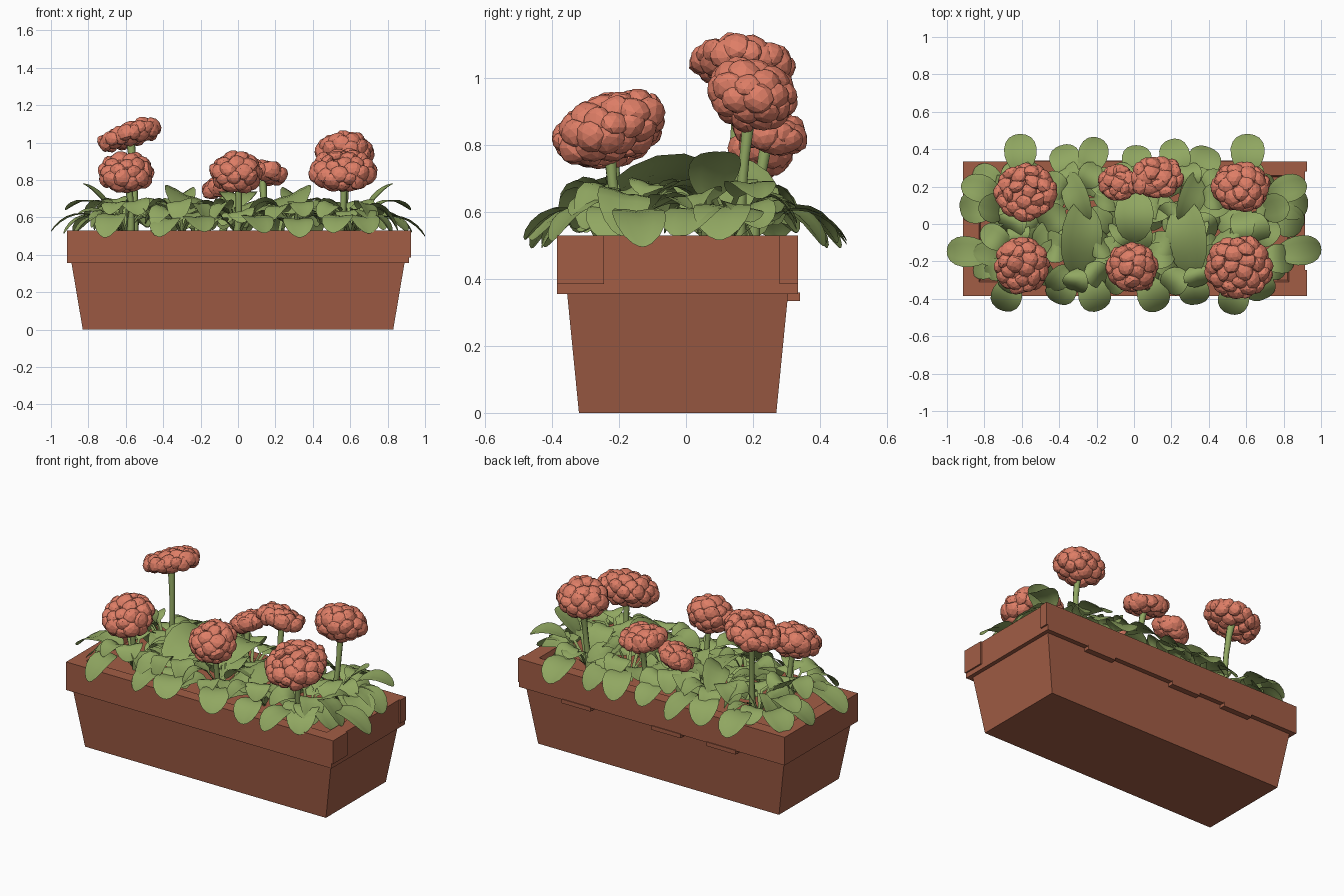
import bpy, bmesh, math, random
from mathutils import Vector, Matrix, Euler

random.seed(7)
cube = bpy.data.objects.get("Cube")
if cube:
    bpy.data.objects.remove(cube, do_unlink=True)


def material(name, rgb):
    m = bpy.data.materials.new(name)
    m.use_nodes = True
    m.diffuse_color = (*rgb, 1)
    m.node_tree.nodes["Principled BSDF"].inputs["Base Color"].default_value = (*rgb, 1)
    return m


TERRACOTTA = material("terracotta", (0.36, 0.11, 0.06))
LEAF = material("leaf green", (0.28, 0.385, 0.12))
PETAL = material("coral petal", (0.74, 0.21, 0.135))


def finish(name, bm, mat, smooth=False):
    me = bpy.data.meshes.new(name)
    for f in bm.faces:
        f.smooth = smooth
    bm.to_mesh(me)
    bm.free()
    me.materials.append(mat)
    ob = bpy.data.objects.new(name, me)
    bpy.context.collection.objects.link(ob)
    return ob


def ring(bm, hx, hy, z, cy=-0.025):
    return [bm.verts.new((sx * hx, cy + sy * hy, z))
            for sx, sy in ((-1, -1), (1, -1), (1, 1), (-1, 1))]


# Trough: rectangular rings lofted up the outside, over the rim, down to the soil
bm = bmesh.new()
levels = [(0.83, 0.295, 0), (0.89, 0.33, 0.355), (0.915, 0.36, 0.355),
          (0.915, 0.36, 0.53), (0.83, 0.285, 0.53), (0.82, 0.275, 0.50)]
rings = [ring(bm, *lv) for lv in levels]
for a, b in zip(rings, rings[1:]):
    for i in range(4):
        j = (i + 1) % 4
        bm.faces.new((a[i], a[j], b[j], b[i]))
bm.faces.new(rings[0][::-1])
bm.faces.new(rings[-1])
finish("planter_trough", bm, TERRACOTTA)


def block(name, lo, hi):
    bm = bmesh.new()
    bmesh.ops.create_cube(bm, size=1)
    lo, hi = Vector(lo), Vector(hi)
    for v in bm.verts:
        v.co = Vector([lo[i] + (v.co[i] + 0.5) * (hi[i] - lo[i]) for i in range(3)])
    return finish(name, bm, TERRACOTTA)


# Raised corner panels on one end of the rim, and chipped lips under the back
block("rim_end_panel_front", (0.90, -0.385, 0.385), (0.925, -0.245, 0.53))
block("rim_end_panel_back", (0.90, 0.28, 0.385), (0.925, 0.335, 0.53))
for n, x in enumerate((0.52, -0.1, -0.48)):
    block(f"rim_back_lip_{n + 1}", (x - 0.1, 0.30, 0.335), (x + 0.1, 0.34, 0.36))


def bezier(a, b, c, t):
    return a * (1 - t) ** 2 + b * 2 * t * (1 - t) + c * t * t


def leaf(bm, base, bend, tip, width, start=0.4, roll=0.0):
    """Leaf on a curved midrib: a thin stalk that opens into a rounded blade."""
    a, b, c = Vector(base), Vector(bend), Vector(tip)
    flat = Vector((c.x - a.x, c.y - a.y, 0))
    blade = [0.5 - 0.5 * math.cos(math.pi * k / 9) for k in range(10)]
    steps = [(0, 0), (start * 0.5, 0)] + [(start + (1 - start) * u, u) for u in blade]
    rows = []
    for t, u in steps:
        p = bezier(a, b, c, t)
        tangent = ((b - a) * (1 - t) + (c - b) * t).normalized()
        side = Matrix.Rotation(roll, 3, tangent) @ Vector((-flat.y, flat.x, 0)).normalized()
        up = tangent.cross(side)
        w = max(0.009, width * math.sqrt(max(0, 1 - (2 * u ** 1.1 - 1) ** 2)))
        rows.append([bm.verts.new(p + side * w * s + up * w * 0.25 * (abs(s) - s * s * 0.6))
                     for s in (-1, -0.5, 0, 0.5, 1)])
    for r, q in zip(rows, rows[1:]):
        for i in range(4):
            bm.faces.new((q[i], q[i + 1], r[i + 1], r[i]))


plants = [Vector((x * 0.3, y, 0.5)) for x in range(-2, 3) for y in (-0.17, 0.13)]

# Outer leaves arching over the rim, each rooted at its nearest plant
rim_tips = [(-0.61, 0.48), (-0.39, 0.42), (-0.19, 0.46), (0.02, 0.42), (0.19, 0.45),
            (0.40, 0.41), (0.61, 0.48), (-0.71, -0.46), (-0.42, -0.42), (-0.18, -0.46),
            (0.14, -0.46), (0.33, -0.43), (0.51, -0.48), (0.70, -0.40), (-1.0, -0.14),
            (-0.93, 0.08), (-0.87, 0.27), (-0.88, -0.22), (1.0, -0.13), (0.93, 0.10),
            (0.90, -0.02), (0.82, -0.23)]
bm = bmesh.new()
for x, y in rim_tips:
    base = min(plants, key=lambda p: (p.x - x) ** 2 + (p.y - y) ** 2)
    tip = Vector((x, y, random.uniform(0.49, 0.53)))
    bend = base.lerp(tip, 0.6)
    bend.z = random.uniform(0.68, 0.74)
    leaf(bm, base, bend, tip, random.uniform(0.08, 0.092), 0.35)
finish("rim_leaves", bm, LEAF, True)

# Inner rosette leaves
bm = bmesh.new()
for p in plants:
    for k in range(10):
        ang = math.tau * k / 10 + random.uniform(-0.25, 0.25)
        d = Vector((math.cos(ang), math.sin(ang), 0)) * random.uniform(0.17, 0.27)
        tip = p + d
        tip.x = max(-0.87, min(0.87, tip.x))
        tip.y = max(-0.36, min(0.33, tip.y))
        tip.z = random.uniform(0.53, 0.62)
        bend = p + d * 0.5
        bend.z = random.uniform(0.66, 0.84)
        leaf(bm, p, bend, tip, random.uniform(0.06, 0.085), 0.33, random.uniform(-0.3, 0.3))
finish("rosette_leaves", bm, LEAF, True)

# Large arched leaves between the plants, and upright leaves at both ends
bm = bmesh.new()
for s in (-1, 1):
    leaf(bm, (s * 0.24, 0.2, 0.52), (s * 0.28, 0.05, 0.86), (s * 0.30, -0.27, 0.62), 0.12, 0.25, s * 0.4)
    leaf(bm, (s * 0.22, -0.1, 0.52), (s * 0.28, 0.08, 0.86), (s * 0.36, 0.27, 0.62), 0.08, 0.3, s * 0.5)
    leaf(bm, (s * 0.62, 0.05, 0.5), (s * 0.7, 0.08, 0.72), (s * 0.83, 0.1, 0.78), 0.08, 0.35)
    leaf(bm, (s * 0.62, 0.1, 0.5), (s * 0.76, 0.18, 0.78), (s * 0.92, 0.22, 0.64), 0.075, 0.35)
leaf(bm, (0, -0.18, 0.52), (0, -0.02, 0.85), (0, 0.19, 0.66), 0.105, 0.25)
finish("large_leaves", bm, LEAF, True)

# Flower heads: centre, radii, tilt towards the front and sideways
heads = [("front_left", (-0.60, -0.22, 0.84), (0.15, 0.16, 0.105), (0.35, 0)),
         ("back_left", (-0.58, 0.17, 1.04), (0.18, 0.16, 0.065), (-0.1, -0.3)),
         ("front_middle", (-0.01, -0.23, 0.84), (0.14, 0.14, 0.115), (0.35, 0)),
         ("back_middle_low", (-0.09, 0.22, 0.77), (0.115, 0.10, 0.06), (0, -0.4)),
         ("back_middle_high", (0.125, 0.25, 0.84), (0.145, 0.12, 0.06), (-0.2, 0.15)),
         ("front_right", (0.56, -0.23, 0.85), (0.185, 0.18, 0.105), (0.35, 0)),
         ("back_right", (0.57, 0.20, 0.95), (0.16, 0.14, 0.11), (-0.25, 0))]


def flower_head(name, centre, radii, tilt):
    bm = bmesh.new()
    frame = Matrix.Translation(centre) @ Euler((*tilt, 0)).to_matrix().to_4x4()
    inner = [r - 0.034 for r in radii]
    bmesh.ops.create_icosphere(bm, subdivisions=2, radius=0.95,
                               matrix=frame @ Matrix.Diagonal((*inner, 1)))
    count = int(800 * (radii[0] * radii[1] + radii[0] * radii[2]) + 8)
    for k in range(count):
        # Chunky petals spread evenly over the head
        h = 1 - 2 * (k + 0.5) / count
        r, a = math.sqrt(1 - h * h), k * 2.39996
        out = Vector((r * math.cos(a), r * math.sin(a), h))
        pos = Vector([out[i] * inner[i] for i in range(3)])
        size = random.uniform(0.042, 0.056)
        turn = out.to_track_quat('Z', 'Y').to_matrix().to_4x4()
        wobble = Euler([random.uniform(-0.5, 0.5) for _ in range(3)]).to_matrix().to_4x4()
        petal = bmesh.ops.create_icosphere(
            bm, subdivisions=2, radius=size,
            matrix=frame @ Matrix.Translation(pos) @ turn @ wobble @ Matrix.Diagonal((1, 0.9, 0.65, 1)))
        for v in petal["verts"]:
            v.co += Vector([random.uniform(-0.04, 0.04) * size for _ in range(3)])
    finish("flower_head_" + name, bm, PETAL)


def stem(name, centre):
    # Slightly bowed stalk that widens under the head
    top = Vector(centre)
    root = Vector((top.x * 0.96, top.y * 0.8, 0.48))
    bow = root.lerp(top, 0.5) + Vector((0.03, -0.02, 0))
    bm = bmesh.new()
    loops = []
    for k in range(6):
        t = k / 5
        p = bezier(root, bow, top, t)
        rad = 0.026 - 0.018 * t * (1 - t) * 2
        loops.append([bm.verts.new(p + Vector((math.cos(a), math.sin(a), 0)) * rad)
                      for a in [math.tau * i / 6 for i in range(6)]])
    for lo, hi in zip(loops, loops[1:]):
        for i in range(6):
            j = (i + 1) % 6
            bm.faces.new((lo[i], lo[j], hi[j], hi[i]))
    finish("flower_stem_" + name, bm, LEAF, True)


for name, centre, radii, tilt in heads:
    flower_head(name, centre, radii, tilt)
    stem(name, centre)
